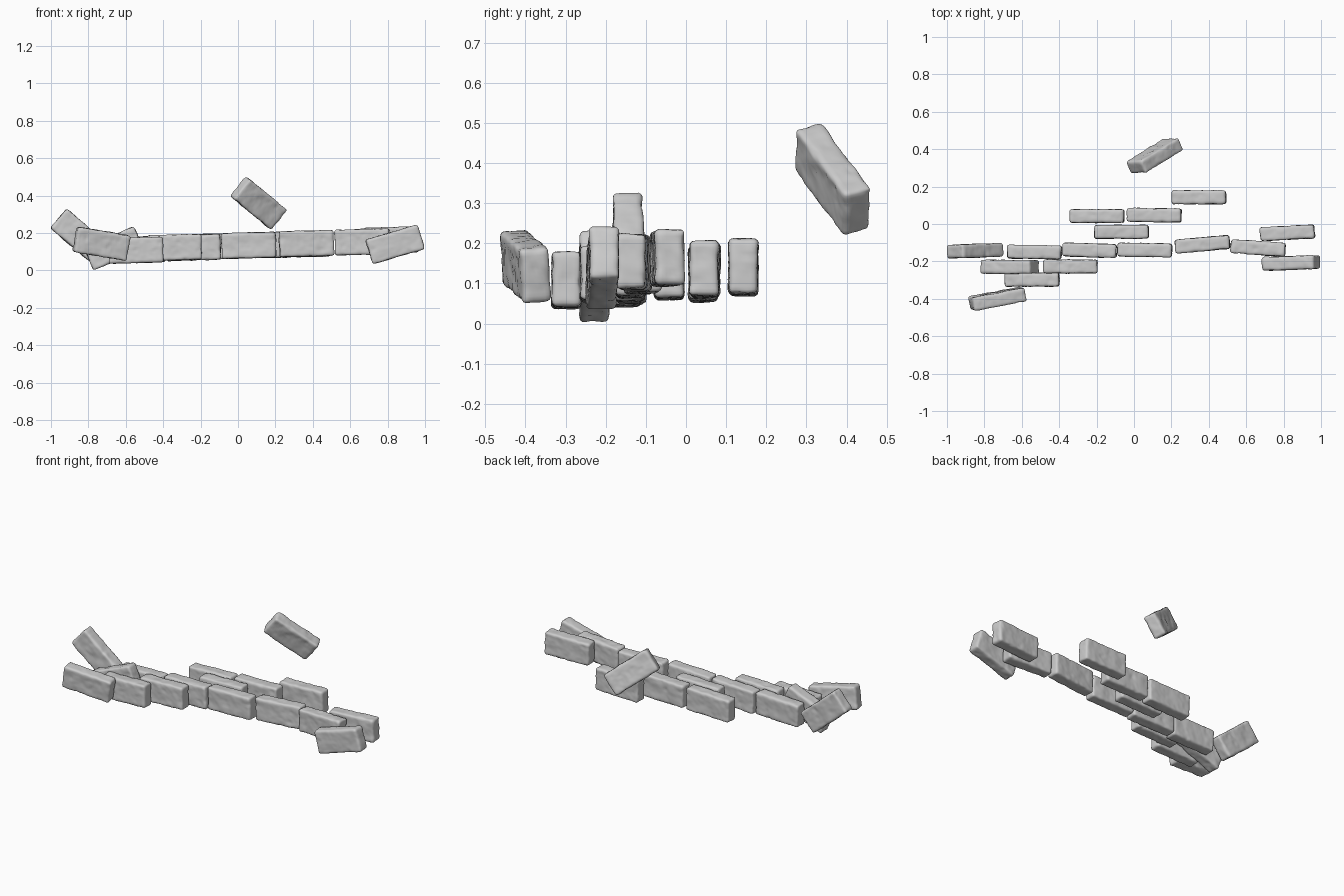
import bpy, bmesh
from math import radians
from mathutils import Vector, Euler, noise

if "Cube" in bpy.data.objects:
    bpy.data.objects.remove(bpy.data.objects["Cube"])

SIZE = Vector((0.293, 0.076, 0.139))   # length, depth, height of a brick
RADIUS = 0.015                         # worn edge radius
STEP = 0.0095                          # mesh resolution


def brick(name, loc, pitch=0.0, yaw=0.0, roll=0.0, seed=0):
    """Worn brick: gridded box, edges rounded, faces roughened by noise.
    pitch > 0 raises the right end."""
    bm = bmesh.new()
    bmesh.ops.create_cube(bm, size=1.0)
    bmesh.ops.scale(bm, vec=SIZE, verts=bm.verts)
    # cut an even grid along every axis
    for axis in range(3):
        n = round(SIZE[axis] / STEP)
        normal = Vector((0, 0, 0))
        normal[axis] = 1
        for i in range(1, n):
            co = normal * (SIZE[axis] * (i / n - 0.5))
            bmesh.ops.bisect_plane(bm, geom=bm.verts[:] + bm.edges[:] + bm.faces[:],
                                   plane_co=co, plane_no=normal)
    # round the edges and add chips and a slight waist
    offset = Vector((seed * 3.7, seed * 1.9, seed * 5.3))
    half = SIZE / 2
    for v in bm.verts:
        p = v.co.copy()
        inner = Vector([max(-half[i] + RADIUS, min(half[i] - RADIUS, p[i])) for i in range(3)])
        d = (p - inner).normalized()
        rough = 0.0035 * noise.noise(p * 20 + offset) + 0.0015 * noise.noise(p * 55 + offset)
        chip = -0.008 * max(0.0, noise.noise(p * 32 - offset) - 0.3)
        v.co = inner + d * (RADIUS + rough + chip - 0.001)
        v.co.y *= 0.97 + 0.05 * (2 * p.z / SIZE.z) ** 2
    for f in bm.faces:
        f.smooth = True
    bmesh.ops.recalc_face_normals(bm, faces=bm.faces)
    mesh = bpy.data.meshes.new(name)
    bm.to_mesh(mesh)
    bm.free()
    ob = bpy.data.objects.new(name, mesh)
    ob.location = loc
    ob.rotation_euler = Euler((radians(roll), radians(-pitch), radians(yaw)))
    bpy.context.collection.objects.link(ob)
    return ob


# name, position, pitch, yaw, roll
layout = [
    ("loose_brick", (0.11, 0.365, 0.36), -35, 32, 18),
    ("back_brick", (0.348, 0.143, 0.14), 1.5, 0, 0),
    ("back_brick", (-0.197, 0.043, 0.125), 1.5, 0, 0),
    ("back_brick", (0.108, 0.047, 0.135), 1.5, -1, 0),
    ("back_brick", (-0.067, -0.042, 0.13), 1.5, 0, 0),
    # main row
    ("row_brick", (-0.532, -0.150, 0.112), 1.5, -1, 0),
    ("row_brick", (-0.238, -0.140, 0.122), 1.5, -2, 0),
    ("row_brick", (0.058, -0.139, 0.134), 1.5, -1, 0),
    ("row_brick", (0.366, -0.108, 0.144), 1.5, 5, 0),
    ("row_brick", (0.664, -0.128, 0.152), 1.5, -4, 0),
    ("row_brick", (0.820, -0.047, 0.163), 1.5, 3, 0),
    # front rows
    ("front_brick", (-0.340, -0.227, 0.123), 1.5, 0, 0),
    ("front_brick", (-0.545, -0.298, 0.108), 1.5, 0, 0),
    # tilted fallen bricks at both ends
    ("tilted_brick", (-0.850, -0.143, 0.185), -40, 2, 0),
    ("tilted_brick", (-0.665, -0.229, 0.118), 22, 0, 0),
    ("tilted_brick", (-0.730, -0.400, 0.143), -9.5, 11, 5),
    ("tilted_brick", (0.840, -0.208, 0.139), 16.5, 2, 0),
]
for i, (name, loc, pitch, yaw, roll) in enumerate(layout):
    brick(f"{name}_{i + 1}", loc, pitch, yaw, roll, i)
